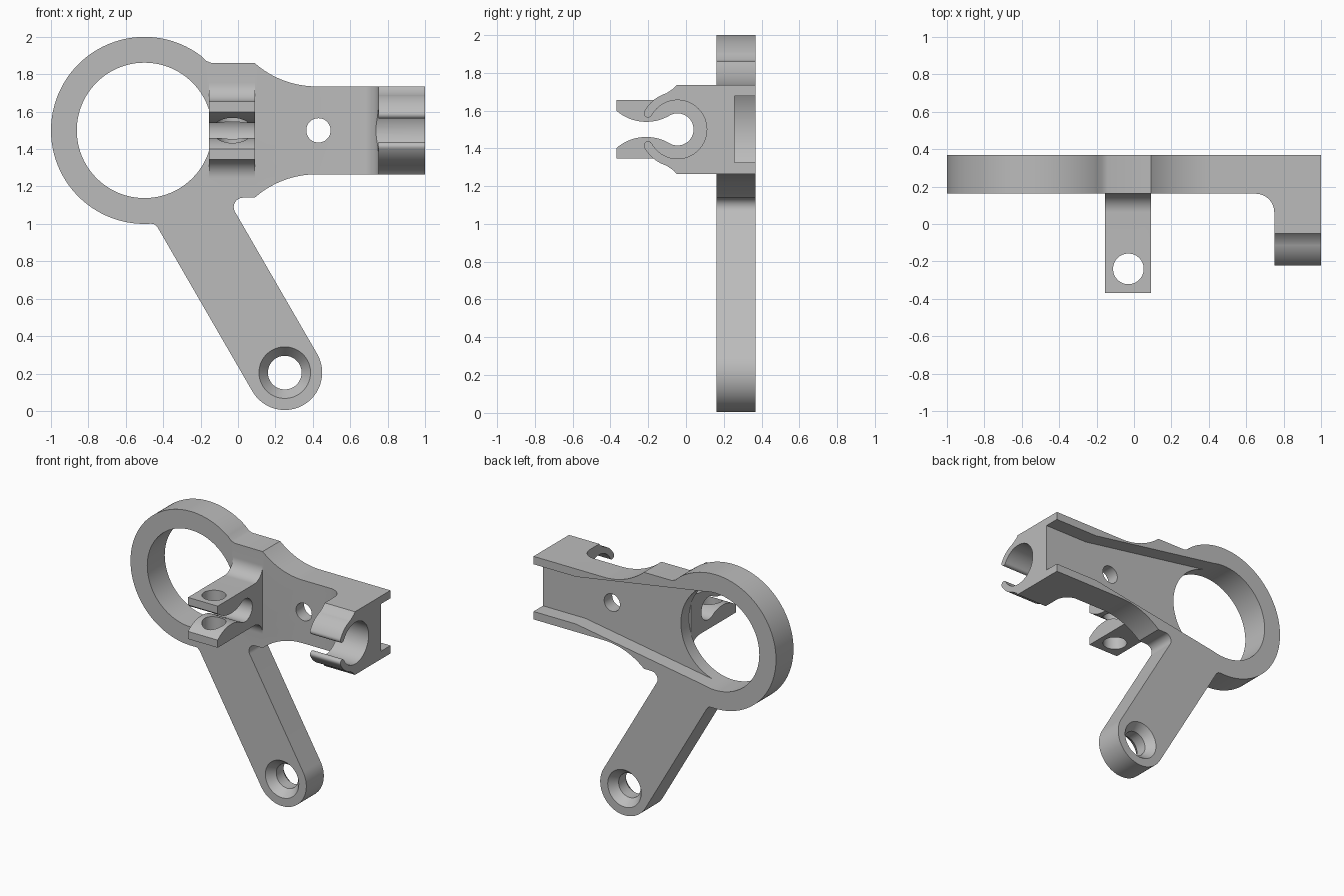
import bpy, bmesh
from math import cos, sin, radians, pi, sqrt

old = bpy.data.objects.get("Cube")
if old:
    bpy.data.objects.remove(old, do_unlink=True)

grey = bpy.data.materials.new("plain_grey")
grey.use_nodes = True
COLOUR = (0.5, 0.5, 0.5, 1)
grey.diffuse_color = COLOUR
grey.node_tree.nodes["Principled BSDF"].inputs["Base Color"].default_value = COLOUR

FRONT, BACK = 0.162, 0.368   # plate faces in y
MID = 1.5                    # height of the ring and clip axis
BORE_Y = -0.045              # clip axis in y


def arc(cu, cv, r, a0, a1, n=16):
    angles = [radians(a0 + (a1 - a0) * i / n) for i in range(n + 1)]
    return [(cu + r * cos(a), cv + r * sin(a)) for a in angles]


def prism(name, pts, axis, lo, hi):
    """Extrude a 2D outline along one axis."""
    place = {"X": lambda u, v, w: (w, u, v),
             "Y": lambda u, v, w: (u, w, v),
             "Z": lambda u, v, w: (u, v, w)}[axis]
    bm = bmesh.new()
    face = bm.faces.new([bm.verts.new(place(u, v, lo)) for u, v in pts])
    ext = bmesh.ops.extrude_face_region(bm, geom=[face])
    moved = [g for g in ext["geom"] if isinstance(g, bmesh.types.BMVert)]
    bmesh.ops.translate(bm, verts=moved, vec=place(0, 0, hi - lo))
    bmesh.ops.recalc_face_normals(bm, faces=bm.faces)
    mesh = bpy.data.meshes.new(name)
    bm.to_mesh(mesh)
    bm.free()
    mesh.materials.append(grey)
    ob = bpy.data.objects.new(name, mesh)
    bpy.context.collection.objects.link(ob)
    return ob


def rod(name, u, v, r, axis, lo, hi, n=64):
    return prism(name, arc(u, v, r, 0, 360, n)[:-1], axis, lo, hi)


def combine(target, tool, operation):
    mod = target.modifiers.new(tool.name, "BOOLEAN")
    mod.operation, mod.object, mod.solver = operation, tool, "EXACT"
    bpy.context.view_layer.objects.active = target
    bpy.ops.object.modifier_apply(modifier=mod.name)
    bpy.data.objects.remove(tool, do_unlink=True)


def mirrored(half):
    """Close a profile drawn above the clip axis with its reflection."""
    return ([(u, MID + v) for u, v in half]
            + [(u, MID - v) for u, v in reversed(half)])


# Plate: ring, slanted arm and flared bar in one outline
outline = arc(-0.5, MID, 0.5, 53, 274, 80)
outline += [(-0.447, 0.998), (-0.43, 0.982)]
outline += arc(0.25, 0.205, 0.2, 210, 390, 40)
outline += arc(0.027, 1.09, 0.05, 210, 90, 12)
outline += arc(0.42, 0.765, 0.5, 131.3, 90, 20)
outline += [(1, 1.265), (1, 1.735)]
outline += arc(0.42, 2.235, 0.5, 270, 228.7, 20)
outline += [(-0.14, 1.86), (-0.17, 1.871)]
body = prism("lever_bracket", outline, "Y", FRONT, BACK)

# End clip: block with two curved fingers
tip = 151.4
finger = [(0.3, 0.235), (-0.05, 0.235), (-0.065, 0.218), (-0.083, 0.205)]
finger += arc(BORE_Y, 0, 0.2, 107, tip)
tip_u, tip_v = arc(BORE_Y, 0, 0.1775, tip, tip, 1)[0]
finger += arc(tip_u, tip_v, 0.0225, tip, tip + 180, 10)[1:]
finger += arc(BORE_Y, 0, 0.1, tip, tip, 1)[:1]
combine(body, prism("end_clip", mirrored(finger), "X", 0.75, 1), "UNION")

# Fillet between the bar and the end clip
corner = arc(0.65, FRONT - 0.1, 0.1, 90, 0) + [(0.8, FRONT - 0.1), (0.8, 0.22), (0.65, 0.22)]
combine(body, prism("clip_fillet", corner, "Z", 1.265, 1.735), "UNION")

# Middle clamp: two jaws with rounded lips
jaw = [(0.2, 0.255)] + arc(FRONT - 0.1, 0.255, 0.1, 0, -90)
jaw += [(-0.368, 0.155)]
for i in range(21):
    u = -0.368 + 0.278 * i / 20
    jaw.append((u, 0.283 - sqrt(0.243 ** 2 - (u + 0.21) ** 2)))
combine(body, prism("clamp_jaws", mirrored(jaw), "X", -0.155, 0.09), "UNION")

# Tapered recess in the back
recess = mirrored([(1.1, 0.176), (0.65, 0.176), (-0.44, 0.355)])
combine(body, prism("back_recess", recess, "Y", 0.257, 0.5), "DIFFERENCE")

# Round openings
cutters = [
    rod("ring_opening", -0.5, MID, 0.362, "Y", FRONT, 0.5, 96),
    rod("clip_bore", BORE_Y, MID, 0.155, "X", 0.6, 1.1),
    rod("clamp_bore", BORE_Y, MID, 0.085, "X", -0.3, 0.2),
    rod("clamp_screw_hole", -0.03, -0.24, 0.082, "Z", 1.2, 1.8),
    rod("bar_hole", 0.43, MID, 0.065, "Y", 0, 0.5),
    rod("arm_hole", 0.25, 0.205, 0.09, "Y", 0, 0.5),
]

# Countersinks on both faces of the arm hole
for side, face, inward in (("front", FRONT, 1), ("back", BACK, -1)):
    sink = rod(side + "_countersink", 0.25, 0.205, 1, "Y", face - inward * 0.01, face + inward * 0.06)
    for v in sink.data.vertices:
        depth = (v.co.y - face) * inward
        r = 0.138 - 0.8 * depth
        v.co.x = 0.25 + (v.co.x - 0.25) * r
        v.co.z = 0.205 + (v.co.z - 0.205) * r
    cutters.append(sink)

for tool in cutters:
    combine(body, tool, "DIFFERENCE")

# Smooth curved walls, keep machined edges crisp
bpy.ops.object.select_all(action="DESELECT")
body.select_set(True)
bpy.context.view_layer.objects.active = body
bpy.ops.object.shade_smooth_by_angle(angle=radians(25))
